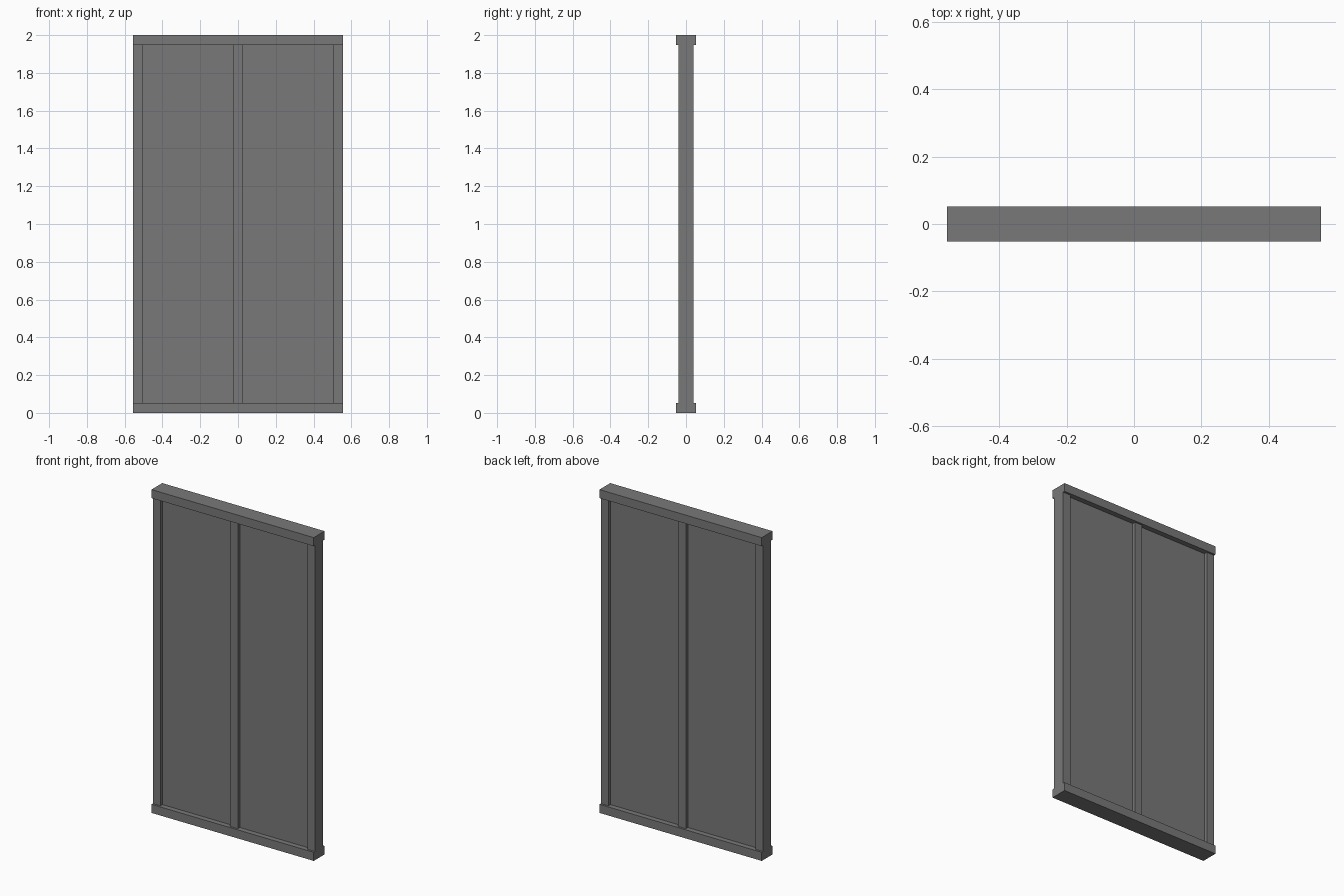
import bpy

cube = bpy.data.objects.get("Cube")
if cube:
    bpy.data.objects.remove(cube, do_unlink=True)

WIDTH, HEIGHT = 1.11, 2.0
RAIL = 0.053          # rail height and post width
RAIL_DEPTH, POST_DEPTH, PANEL_DEPTH = 0.105, 0.08, 0.04

# Single grey paint
GREY = (0.19, 0.19, 0.19, 1)
paint = bpy.data.materials.new("grey_paint")
paint.use_nodes = True
paint.diffuse_color = GREY
bsdf = next(n for n in paint.node_tree.nodes if n.type == "BSDF_PRINCIPLED")
bsdf.inputs["Base Color"].default_value = GREY


def box(name, x, z, width, depth, height):
    """Flat-sided box centred on y = 0, with its base at z."""
    bpy.ops.mesh.primitive_cube_add(size=1, location=(x, 0, z + height / 2))
    ob = bpy.context.object
    ob.name = name
    ob.scale = (width, depth, height)
    bpy.ops.object.transform_apply(location=False, rotation=False, scale=True)
    ob.data.materials.append(paint)


# Rails
for name, z in (("bottom_rail", 0), ("top_rail", HEIGHT - RAIL)):
    box(name, 0, z, WIDTH, RAIL_DEPTH, RAIL)

# Posts between the rails
inner = HEIGHT - 2 * RAIL
edge = (WIDTH - RAIL) / 2
for name, x in (("right_post", -edge), ("middle_post", 0), ("left_post", edge)):
    box(name, x, RAIL, RAIL, POST_DEPTH, inner)

# Recessed panels between the posts
for name, x in (("right_panel", -edge / 2), ("left_panel", edge / 2)):
    box(name, x, RAIL, edge - RAIL, PANEL_DEPTH, inner)
